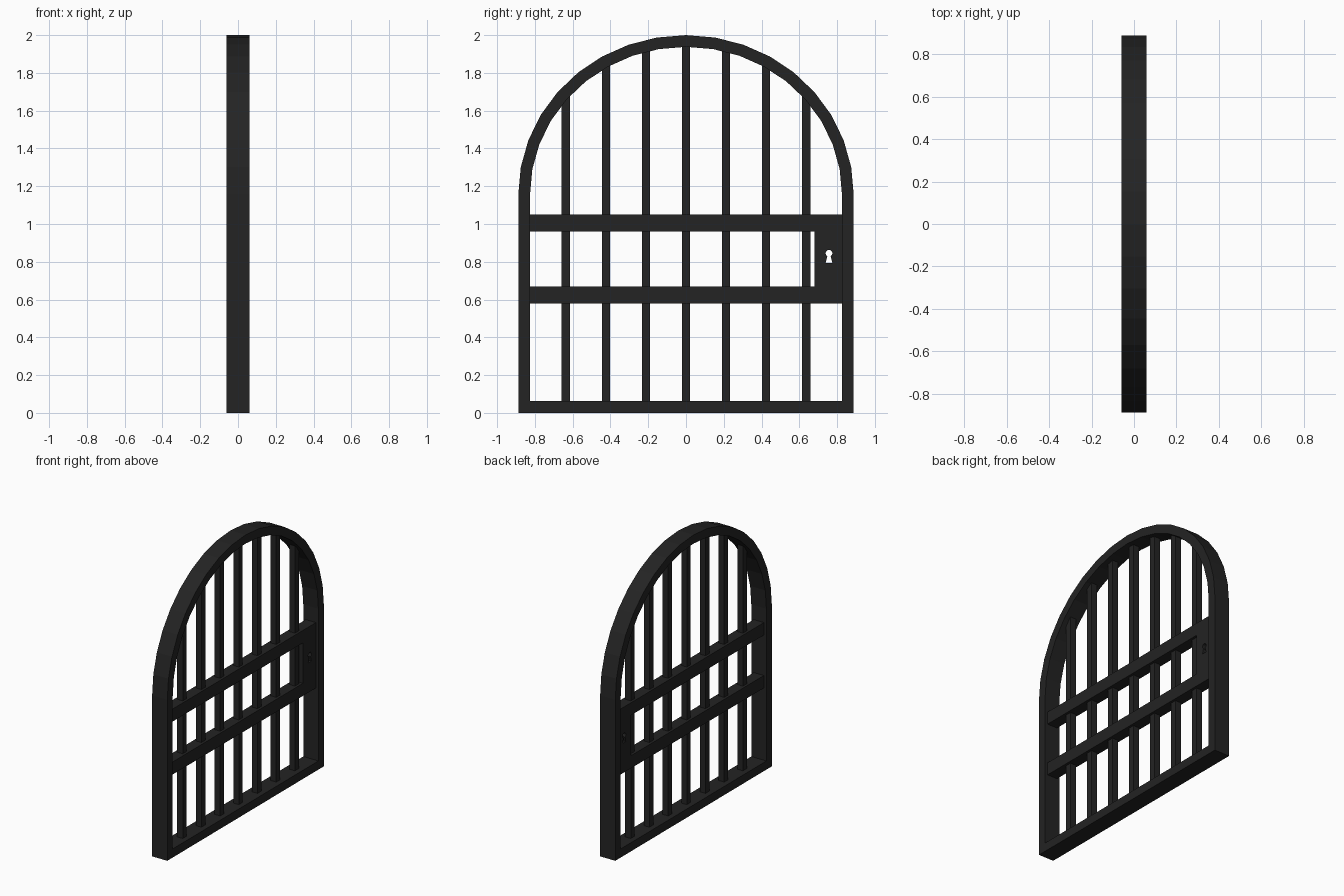
import bpy
from math import sin, cos, pi

cube = bpy.data.objects.get("Cube")
if cube:
    bpy.data.objects.remove(cube)

iron = bpy.data.materials.new("dark iron")
iron.use_nodes = True
COLOUR = (0.017, 0.017, 0.017, 1)
iron.diffuse_color = COLOUR
iron.node_tree.nodes["Principled BSDF"].inputs["Base Color"].default_value = COLOUR

HALF, SPRING, ARCH, TUBE = 0.888, 1.155, 0.845, 0.062


def arc(ry, rz, cy, cz, start, end, steps):
    """Points on an ellipse in the gate plane."""
    angles = [start + (end - start) * i / steps for i in range(steps + 1)]
    return [(cy + ry * cos(a), cz + rz * sin(a)) for a in angles]


def plate(name, outlines, depth):
    """Flat outline with holes, extruded across the gate thickness."""
    curve = bpy.data.curves.new(name + "_outline", 'CURVE')
    curve.dimensions = '2D'
    curve.fill_mode = 'BOTH'
    curve.extrude = depth / 2
    for points in outlines:
        spline = curve.splines.new('POLY')
        spline.points.add(len(points) - 1)
        for p, (y, z) in zip(spline.points, points):
            p.co = (y, z, 0, 1)
        spline.use_cyclic_u = True
    temp = bpy.data.objects.new(name + "_temp", curve)
    bpy.context.collection.objects.link(temp)
    bpy.context.view_layer.update()
    evaluated = temp.evaluated_get(bpy.context.evaluated_depsgraph_get())
    mesh = bpy.data.meshes.new_from_object(evaluated)
    bpy.data.objects.remove(temp)
    mesh.materials.clear()
    mesh.materials.append(iron)
    for face in mesh.polygons:
        face.use_smooth = False
    obj = bpy.data.objects.new(name, mesh)
    obj.rotation_euler = (pi / 2, 0, pi / 2)
    bpy.context.collection.objects.link(obj)


def box(name, depth, y0, y1, z0, z1):
    bpy.ops.mesh.primitive_cube_add(size=1, location=(0, (y0 + y1) / 2, (z0 + z1) / 2))
    obj = bpy.context.object
    obj.name = name
    obj.scale = (depth, y1 - y0, z1 - z0)
    obj.data.materials.append(iron)


# Arched outer frame with its sill
inner = HALF - TUBE
outer_loop = [(-HALF, 0), (HALF, 0)] + arc(HALF, ARCH, 0, SPRING, 0, pi, 18)
inner_loop = [(-inner, TUBE), (inner, TUBE)] + arc(inner, ARCH - TUBE, 0, SPRING, 0, pi, 18)
plate("arched_frame", [outer_loop, inner_loop], 0.12)

# Upright bars, ending inside the arch
for i in range(-3, 4):
    y = i * 0.212
    top = SPRING + (ARCH - TUBE / 2) * (1 - (y / (HALF - TUBE / 2)) ** 2) ** 0.5
    box(f"upright_bar_{i + 4}", 0.044, y - 0.022, y + 0.022, TUBE / 2, top - 0.015)

# Cross rails, meeting the lock plate on one side
LOCK = 0.68
for name, z in (("lower_rail", 0.58), ("upper_rail", 0.96)):
    box(name, 0.08, -inner - 0.01, LOCK, z, z + 0.09)

# Lock plate with a keyhole cut through it
lock_outline = [(LOCK, 0.58), (inner + 0.01, 0.58), (inner + 0.01, 1.05), (LOCK, 1.05)]
keyhole = arc(0.018, 0.018, 0.757, 0.845, -pi / 3, 4 * pi / 3, 12)
keyhole += [(0.739, 0.793), (0.775, 0.793)]
plate("lock_plate", [lock_outline, keyhole], 0.08)
